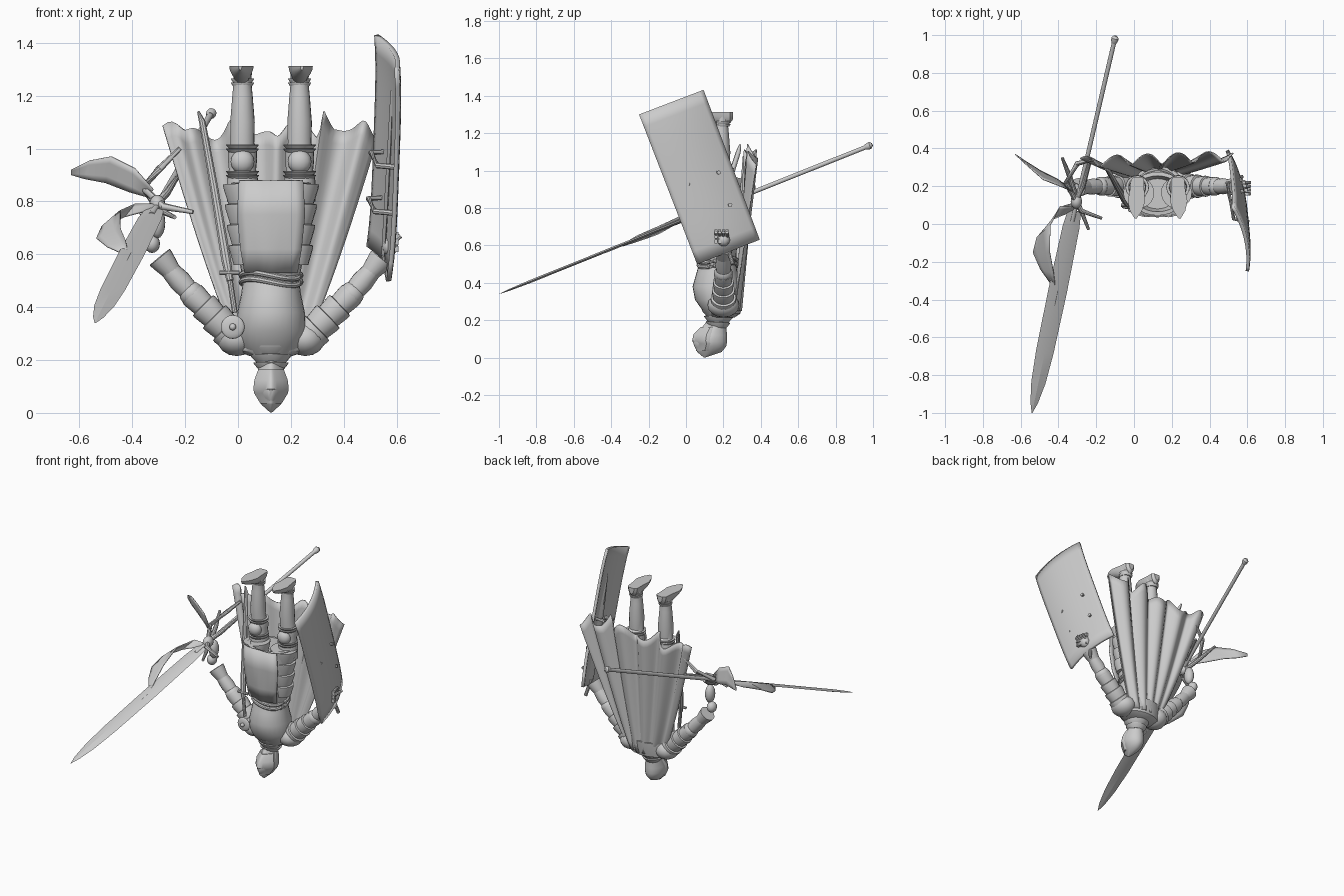
import bpy, bmesh, math
from math import sin, cos, pi, tau
from mathutils import Vector as V

cube = bpy.data.objects.get("Cube")
if cube:
    bpy.data.objects.remove(cube)

GREY = (0.6, 0.6, 0.6, 1)
mat = bpy.data.materials.new("plain grey")
mat.use_nodes = True
mat.diffuse_color = GREY
mat.node_tree.nodes["Principled BSDF"].inputs["Base Color"].default_value = GREY
CX = 0.125   # centre line of the figure


def finish(name, bm, angle=35, thick=0):
    bmesh.ops.recalc_face_normals(bm, faces=bm.faces)
    me = bpy.data.meshes.new(name)
    bm.to_mesh(me)
    bm.free()
    me.materials.append(mat)
    ob = bpy.data.objects.new(name, me)
    bpy.context.collection.objects.link(ob)
    if thick:
        mod = ob.modifiers.new("thickness", "SOLIDIFY")
        mod.thickness, mod.offset = thick, 0
    bpy.ops.object.select_all(action="DESELECT")
    ob.select_set(True)
    bpy.context.view_layer.objects.active = ob
    bpy.ops.object.shade_smooth_by_angle(angle=math.radians(angle))
    return ob


def loft(name, rings, closed=True, thick=0, angle=35):
    """Skin a list of point rings; open strips when closed is False."""
    bm = bmesh.new()
    vs = [[bm.verts.new(p) for p in r] for r in rings]
    n = len(vs[0])
    for a, b in zip(vs, vs[1:]):
        for i in range(n if closed else n - 1):
            j = (i + 1) % n
            bm.faces.new((a[i], a[j], b[j], b[i]))
    if closed:
        bm.faces.new(vs[0])
        bm.faces.new(vs[-1])
    return finish(name, bm, angle, thick)


def body(name, rows, n=28, keel=0):
    """Stack of ellipses: z, centre y, half width, half depth; keel points the front."""
    rings = []
    for z, cy, rx, ry in rows:
        ring = []
        for i in range(n):
            c, s = cos(tau * i / n), sin(tau * i / n)
            squeeze = 1 - keel * abs(s) if s < 0 else 1
            ring.append((CX + rx * c * squeeze, cy + ry * s, z))
        rings.append(ring)
    return loft(name, rings)


def tube(name, pts, radii, n=14):
    pts = [V(p) for p in pts]
    rings = []
    for i, p in enumerate(pts):
        d = (pts[min(i + 1, len(pts) - 1)] - pts[max(i - 1, 0)]).normalized()
        side = d.cross(V((0.3, 1, 0.1))).normalized()
        up = d.cross(side)
        r = radii[i] if isinstance(radii, list) else radii
        rings.append([p + r * (side * cos(tau * k / n) + up * sin(tau * k / n)) for k in range(n)])
    return loft(name, rings)


def lames(name, a, b, r0, r1, count):
    """Overlapping armour rings as one sawtooth tube."""
    a, b = V(a), V(b)
    pts, radii = [], []
    for i in range(count):
        for f, lip in ((0.02, 0.9), (0.8, 1.08), (0.98, 1.08)):
            t = (i + f) / count
            pts.append(a.lerp(b, t))
            radii.append((r0 + (r1 - r0) * t) * lip)
    return tube(name, pts, radii, 18)


def ball(name, p, size, n=16):
    bm = bmesh.new()
    bmesh.ops.create_uvsphere(bm, u_segments=n, v_segments=n // 2, radius=1)
    for v in bm.verts:
        v.co = V(p) + V([c * s for c, s in zip(v.co, size)])
    return finish(name, bm, 60)


def box(name, p, size):
    bm = bmesh.new()
    bmesh.ops.create_cube(bm, size=1)
    for v in bm.verts:
        v.co = V(p) + V([c * s for c, s in zip(v.co, size)])
    return finish(name, bm)


# Helmet with pointed visor
body("helmet", [(0.002, .1, .004, .006), (.03, .125, .035, .065), (.06, .13, .055, .085),
                (.085, .128, .064, .092), (.12, .135, .062, .085), (.16, .15, .05, .065),
                (.2, .165, .045, .05), (.24, .175, .055, .055)], keel=0.45)
body("visor", [(.035, .1, .04, .045), (.075, .11, .064, .066), (.09, .105, .067, .072),
               (.125, .11, .063, .07), (.165, .13, .048, .05)], keel=0.6)
lames("gorget", (CX, .17, .16), (CX, .175, .25), .05, .085, 3)

# Torso, belt and mantle
body("breastplate", [(.21, .18, .07, .06), (.25, .18, .12, .09), (.31, .17, .132, .122),
                     (.38, .165, .128, .13), (.45, .165, .113, .11), (.52, .17, .104, .095)])
body("shoulder_mantle", [(.215, .19, .08, .07), (.235, .2, .135, .09), (.28, .2, .14, .1),
                         (.33, .215, .13, .09)])
for z in (.495, .52):
    ring = [(CX + .112 * cos(tau * i / 32), .17 + .103 * sin(tau * i / 32), z + .012 * sin(tau * i / 16))
            for i in range(33)]
    tube("belt", ring, .011, 8)

# Skirt with front panel
body("skirt", [(.5, .17, .106, .096), (.6, .165, .125, .108), (.72, .16, .14, .115),
               (.87, .16, .15, .115), (.872, .16, .13, .095), (.8, .16, .1, .08)])
loft("front_panel", [[(CX + s * w, y + .02 * abs(s) ** 2 + .004 * sin(5 * s + z * 9), z)
                      for s in [k / 4 - 1 for k in range(9)]]
                     for z, w, y in ((.53, .1, .068), (.62, .115, .052), (.75, .128, .042), (.88, .12, .038))],
     closed=False, thick=.008)

# Legs, mirrored about the centre line
for s, side in ((1, "left"), (-1, "right")):
    x = CX + s * .108
    lames(side + "_thigh_plates", (CX + s * .085, .165, .56), (CX + s * .1, .165, .87), .062, .076, 4)
    tube(side + "_leg", [(x, .2 - .01 * (z > 1), z) for z in (.8, .88, .92, .96, 1, 1.02, 1.1, 1.2, 1.25, 1.29)],
         [.06, .06, .052, .056, .054, .045, .047, .039, .034, .036])
    for z, r in ((.9, .058), (1.0, .057), (1.25, .04)):
        lames(side + "_leg_band", (x, .195, z - .015), (x, .195, z + .015), r, r, 2)
    ball(side + "_knee_cap", (x, .155, .95), (.045, .035, .045))
    # Foot runs from heel to pointed toe, sole upward
    rings = []
    for y, w, h in ((.25, .02, .04), (.235, .035, .06), (.18, .038, .075), (.12, .046, .05),
                    (.07, .032, .035), (.03, .006, .015)):
        rings.append([(x + .01 * s * (.2 - y) / .2 + w * cos(a), y, 1.312 - h * max(0, sin(a)))
                      for a in [pi * k / 10 for k in range(11)]])
    loft(side + "_foot", rings)

# Arms
ARMS = {"left": [(.255, .2, .28), (.32, .2, .35), (.43, .2, .45), (.53, .2, .565), (.575, .2, .63)],
        "right": [(-.005, .2, .28), (-.07, .2, .35), (-.175, .2, .45), (-.285, .195, .57), (-.325, .19, .64)]}
for side, (sh, up, el, wr, hand) in ARMS.items():
    ball(side + "_pauldron", sh, (.075, .085, .065))
    lames(side + "_upper_arm", sh, el, .068, .045, 4)
    ball(side + "_elbow", el, (.047, .05, .047))
    tube(side + "_forearm", [el, V(el).lerp(V(wr), .4), wr], [.037, .043, .032])
    lames(side + "_gauntlet_cuff", V(el).lerp(V(wr), .55), V(wr).lerp(V(hand), .3), .035, .046, 1)
    ball(side + "_hand", hand, (.03, .035, .035))
ball("shoulder_disc", (-.02, .09, .325), (.045, .012, .045), 20)
ball("shoulder_disc_stud", (-.02, .075, .325), (.013, .013, .013))

# Cape with vertical folds and ragged hem
rings = []
COLS, ROWS = 60, 16
for j in range(ROWS + 1):
    v = j / ROWS
    ring = []
    for i in range(COLS + 1):
        u = i / COLS
        hem = 1.07 + .025 * sin(23 * u) + .02 * sin(41 * u + 1) + .09 * max(0, 1 - abs(u - .75) / .045)
        width = .24 + .58 * v ** .85
        y = .29 + .055 * v + .03 * (u - .5) - .05 * (1 - v) * (2 * u - 1) ** 2
        y += (.006 + .022 * v) * sin(tau * 5 * u + .6)
        ring.append((CX + (u - .5) * width + .01 * v * sin(30 * u), y, .25 + (hem - .25) * v))
    rings.append(ring)
loft("cape", rings, closed=False, thick=.006, angle=60)

# Great sword: shaft, pommel, blade and blade ornament
tip, root, butt = V((-.54, -1, .34)), V((-.315, .07, .77)), V((-.1, .985, 1.135))
axis = (tip - root).normalized()
wide = (V((1, 0, 0)) - axis * axis.x).normalized()
flat = axis.cross(wide)
tube("sword_shaft", [butt, root.lerp(tip, .05)], .012, 12)
tube("sword_pommel", [butt - axis * t for t in (-.03, -.015, .0, .012)], [.013, .019, .019, .008])


def blade(name, a, b, profile, thick):
    rings = []
    for t, w in profile:
        p = a.lerp(b, t)
        rings.append([p + wide * w, p + flat * thick * min(1, w * 30),
                      p - wide * w, p - flat * thick * min(1, w * 30)])
    return loft(name, rings, angle=20)


blade("sword_blade", root, tip, [(0, .035), (.08, .045), (.4, .05), (.7, .047), (.85, .038),
                                (.95, .02), (1, .002)], .008)
blade("blade_ornament", root.lerp(tip, .08), root.lerp(tip, .5),
      [(0, .016), (.3, .011), (.7, .011), (.75, .018), (.92, .018), (1, .004)], .016)

# Branching sword guard
GUARDS = [[(-.22, .34, 1), (-.3, .32, .92), (-.36, .22, .85), (-.28, .07, .78), (-.17, .03, .76)],
          [(-.38, .35, .89), (-.34, .25, .83), (-.3, .12, .77), (-.24, -.03, .74)],
          [(-.23, .34, .89), (-.27, .2, .83), (-.32, .1, .78), (-.37, .09, .75)]]
for pts in GUARDS:
    tube("guard_branch", pts, [.008] + [.014] * (len(pts) - 2) + [.008], 10)
ball("guard_hub", (-.305, .12, .79), (.03, .04, .035))
ball("right_fist", (-.305, .18, .72), (.03, .035, .06))


# Two cloth streamers tied to the guard
def streamer(name, rows):
    loft(name, [[V(c) + V(o) * k for k in (-1, -.5, 0, .5, 1)] for c, o in rows], False, .005, 60)


streamer("upper_streamer", [((-.33, .18, .83), (.01, -.01, .015)), ((-.4, .22, .88), (.01, -.02, .045)),
                            ((-.49, .26, .92), (.01, -.025, .05)), ((-.57, .32, .92), (.01, -.015, .035)),
                            ((-.63, .37, .91), (0, 0, .01))])
streamer("lower_streamer", [((-.31, .08, .78), (.01, .01, .01)), ((-.41, .06, .765), (.02, .035, .025)),
                            ((-.48, -.04, .735), (.035, .03, .03)), ((-.49, -.15, .68), (.045, .0, .02)),
                            ((-.46, -.25, .64), (.035, -.01, .012)), ((-.42, -.34, .6), (.004, 0, .004))])

# Scabbard at the hip, with straps
tube("scabbard", [(-.03, .1, .5), (-.045, .12, .58), (-.09, .2, .85), (-.135, .28, 1.1), (-.15, .29, 1.14)],
     [.014, .019, .016, .013, .005], 10)
tube("dagger_grip", [(-.012, .09, .38), (-.03, .1, .5)], .011, 10)
tube("dagger_guard", [(-.07, .1, .53), (.005, .1, .53)], .009, 8)

# Curved shield
a, b, c, d = V((.612, -.25, 1.30)), V((.535, .09, 1.43)), V((.505, .39, .63)), V((.582, .06, .50))
rings = []
for j in range(13):
    v = j / 12
    ring = []
    for i in range(17):
        u = i / 16
        p = a.lerp(d, v).lerp(b.lerp(c, v), u)
        ring.append(p + V((.03, 0, 0)) * (4 * u * (1 - u)) - V((.012, 0, 0)) * (2 * v - 1) ** 4)
    rings.append(ring)
loft("shield", rings, closed=False, thick=.018)

# Spare blade and clamps inside the shield, knuckles outside
lo, hi = V((.55, .22, .6)), V((.585, .0, 1.22))
across = V((-.1, .92, .34))
loft("spare_blade", [[lo.lerp(hi, t) + across * w, lo.lerp(hi, t) + V((.008, 0, 0)),
                      lo.lerp(hi, t) - across * w, lo.lerp(hi, t) - V((.008, 0, 0))]
                     for t, w in ((0, .03), (.3, .045), (.7, .035), (1, .002))], angle=20)
tube("spare_grip", [(.57, .25, .5), lo], .011, 10)
for t in (.3, .58):
    p = lo.lerp(hi, t)
    tube("shield_clamp", [p - across * .09 + V((.03, 0, 0)), p - across * .07 - V((.05, 0, 0)),
                          p + across * .07 - V((.06, 0, 0)), p + across * .09 + V((.02, 0, 0))], .011, 8)
for i in range(4):
    for j in range(3):
        box("knuckle", (.59 - .006 * i, .16 + .02 * i, .62 + .027 * j), (.035, .016, .022))
    tube("finger", [(.58, .16 + .02 * i, .64), (.615, .16 + .02 * i, .67)], .009, 8)
